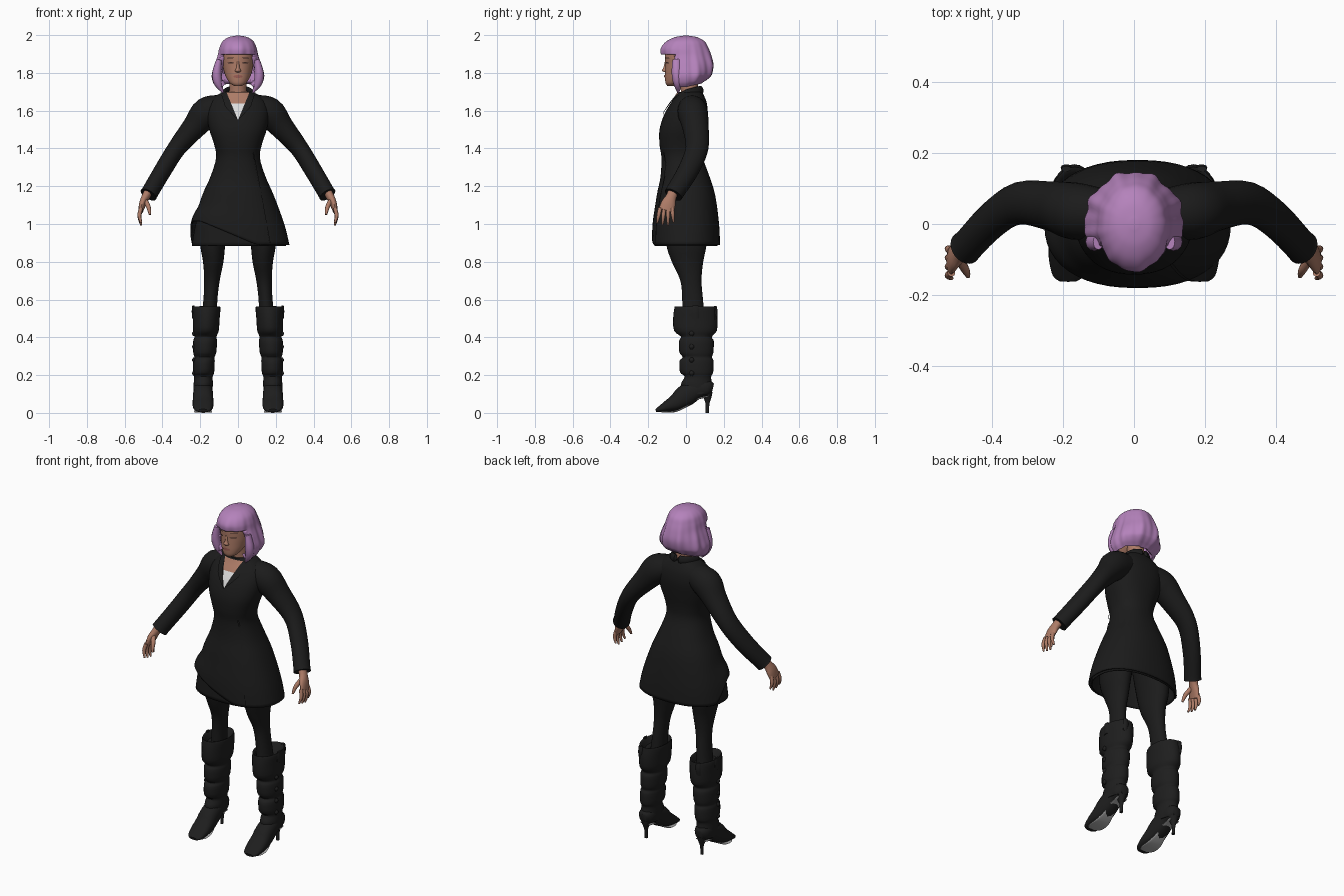
import bpy, bmesh, math
from mathutils import Vector


def material(name, rgb):
    m = bpy.data.materials.new(name)
    m.diffuse_color = (*rgb, 1)
    return m


BLACK = material("black_cloth", (0.011, 0.011, 0.011))
LEATHER = material("black_leather", (0.013, 0.013, 0.013))
SKIN = material("skin", (0.42, 0.20, 0.135))
LIP = material("lip_rose", (0.33, 0.11, 0.09))
DARK = material("dark_brown", (0.06, 0.03, 0.025))
HAIR = material("lilac_hair", (0.46, 0.225, 0.50))
WHITE = material("white_shirt", (0.72, 0.72, 0.72))
GREY = material("grey_sole", (0.42, 0.42, 0.42))


def clamp(v):
    return max(0.0, min(1.0, v))


def spline(keys, steps):
    """Catmull-Rom through tuples of equal length."""
    out = []
    for i in range(len(keys) - 1):
        a, b = keys[max(i - 1, 0)], keys[i]
        c, d = keys[i + 1], keys[min(i + 2, len(keys) - 1)]
        for s in range(steps):
            t = s / steps
            out.append(tuple(
                0.5 * (2 * q + (r - p) * t + (2 * p - 5 * q + 4 * r - w) * t * t
                       + (3 * q - p - 3 * r + w) * t ** 3)
                for p, q, r, w in zip(a, b, c, d)))
    return out + [keys[-1]]


def finish(name, bm, mat, angle=50):
    me = bpy.data.meshes.new(name)
    bm.to_mesh(me)
    bm.free()
    ob = bpy.data.objects.new(name, me)
    bpy.context.collection.objects.link(ob)
    me.materials.append(mat)
    bpy.ops.object.select_all(action='DESELECT')
    ob.select_set(True)
    bpy.context.view_layer.objects.active = ob
    bpy.ops.object.shade_smooth_by_angle(angle=math.radians(angle))
    return ob


def tube(name, keys, mat, n=20, p=2, flat=False, caps=(1, 1), steps=4, edit=None):
    """Loft of rings (x, y, z, ra, rb); flat rings stay horizontal."""
    pts = spline(keys, steps)
    bm = bmesh.new()
    rings = []
    for i, (x, y, z, ra, rb) in enumerate(pts):
        u, v = Vector((1, 0, 0)), Vector((0, 1, 0))
        if not flat:
            t = (Vector(pts[min(i + 1, len(pts) - 1)][:3])
                 - Vector(pts[max(i - 1, 0)][:3])).normalized()
            u = (u - t * t.x).normalized()
            v = t.cross(u)
        ring = []
        for j in range(n):
            a = math.tau * j / n
            c, s = math.cos(a), math.sin(a)
            c = math.copysign(abs(c) ** (2 / p), c)
            s = math.copysign(abs(s) ** (2 / p), s)
            ring.append(bm.verts.new(Vector((x, y, z)) + u * c * ra + v * s * rb))
        rings.append(ring)
    for r, q in zip(rings, rings[1:]):
        for j in range(n):
            k = (j + 1) % n
            bm.faces.new((r[j], r[k], q[k], q[j]))
    if caps[0]:
        bm.faces.new(rings[0][::-1])
    if caps[1]:
        bm.faces.new(rings[-1])
    bmesh.ops.recalc_face_normals(bm, faces=bm.faces)
    if edit:
        edit(bm)
    return finish(name, bm, mat)


def patch(name, keys, p, rows, off, mat, cols=8):
    """Thin plate lying on the front of a flat loft; rows are (z, x0, x1)."""
    dense = spline(keys, 8)
    bm = bmesh.new()
    grid = []
    for z, x0, x1 in rows:
        a, b = next(((a, b) for a, b in zip(dense, dense[1:]) if a[2] <= z <= b[2]), dense[-2:])
        f = clamp((z - a[2]) / (b[2] - a[2] + 1e-9))
        cx, cy, _, rx, ry = (q + (r - q) * f for q, r in zip(a, b))
        row = []
        for i in range(cols + 1):
            x = x0 + (x1 - x0) * i / cols
            y = cy - ry * max(0, 1 - abs((x - cx) / rx) ** p) ** (1 / p) - off
            row.append(bm.verts.new((x, y, z)))
        grid.append(row)
    for r, q in zip(grid, grid[1:]):
        for i in range(cols):
            bm.faces.new((r[i], r[i + 1], q[i + 1], q[i]))
    return finish(name, bm, mat)


def oval(x, z, w, h, slant=0):
    ss = [-0.98, -0.7, -0.35, 0, 0.35, 0.7, 0.98]
    return [(z + h * s, x + slant * s - w * math.sqrt(1 - s * s),
             x + slant * s + w * math.sqrt(1 - s * s)) for s in ss]


def solidify(ob, t):
    m = ob.modifiers.new("thickness", 'SOLIDIFY')
    m.thickness = t
    m.offset = -1


# Jacket: flared hem, narrow waist, hem lifted across the front left
jacket = [(.01, 0, .89, .262, .18), (.005, 0, 1.0, .24, .175), (0, 0, 1.15, .19, .155),
          (0, -.005, 1.25, .146, .13), (0, -.02, 1.35, .116, .11), (0, -.025, 1.42, .126, .115),
          (0, -.018, 1.5, .152, .122), (0, 0, 1.58, .165, .115), (0, .015, 1.64, .155, .095),
          (0, .022, 1.68, .115, .073), (0, .022, 1.70, .075, .062)]


def lift_hem(bm):
    for v in bm.verts:
        if v.co.z < 1.1:
            k = clamp((.1 - v.co.x) / .3) * clamp((.06 - v.co.y) / .1)
            v.co.z = 1.1 - (1.1 - v.co.z) * (1 - .6 * k)


solidify(tube("jacket", jacket, BLACK, 48, 2.3, True, (0, 1), edit=lift_hem), .008)
under = [(.005, 0, .885, .25, .17), (.003, 0, 1.0, .228, .165), (0, 0, 1.15, .18, .145)]
solidify(tube("underskirt", under, BLACK, 48, 2.3, True, (0, 1)), .006)
patch("wrap_edge", jacket, 2.3, [(.9 + i * .06, .165 - i * .011, .172 - i * .011)
                                for i in range(9)], .008, BLACK, 1)

# Shirt and bare chest inside the neckline, with lapels and collar
vee = [(1.55 + .145 * i / 10, .06 * i / 10) for i in range(11)]
patch("shirt", jacket, 2.3, [(z, -w, w) for z, w in vee[:7]], .006, WHITE)
patch("chest_skin", jacket, 2.3, [(z, -w, w) for z, w in vee[6:]], .006, SKIN)
for s, side in ((1, "left"), (-1, "right")):
    rows = [(z, s * w, s * (w + .045 * min(1, i / 5) * (1 - .03 * i)))
            for i, (z, w) in enumerate(vee)]
    patch(side + "_lapel", jacket, 2.3, rows, .010, BLACK, 4)
tube("collar", [(-.05, -.05, 1.665, .01, .012), (-.072, 0, 1.69, .012, .02),
                (-.05, .06, 1.705, .012, .022), (0, .082, 1.71, .012, .022),
                (.05, .06, 1.705, .012, .022), (.072, 0, 1.69, .012, .02),
                (.05, -.05, 1.665, .01, .012)], BLACK, 12)

# Neck and head
tube("neck", [(0, .025, 1.62, .06, .055), (0, .02, 1.69, .047, .046),
              (0, .01, 1.80, .046, .05)], SKIN, 24, flat=True)
head = [(0, -.082, 1.73, .018, .016), (0, -.07, 1.745, .042, .038), (0, -.045, 1.775, .062, .066),
        (0, -.022, 1.81, .075, .089), (0, -.014, 1.85, .082, .096), (0, -.01, 1.9, .084, .1),
        (0, -.005, 1.95, .07, .085), (0, 0, 1.975, .03, .04)]
tube("head", head, SKIN, 32, flat=True)
tube("nose", [(0, -.098, 1.802, .013, .01), (0, -.108, 1.811, .016, .019),
              (0, -.105, 1.83, .009, .014), (0, -.103, 1.86, .007, .009)], SKIN, 12, flat=True)
patch("lips", head, 2, oval(0, 1.781, .025, .008), .004, LIP)
for s, side in ((1, "left"), (-1, "right")):
    patch(side + "_eye", head, 2, oval(s * .038, 1.853, .017, .004), .003, DARK)
    patch(side + "_brow", head, 2, oval(s * .04, 1.879, .02, .0025, s * -.004), .003, DARK)

# Hair: bob shell with wavy locks, open in front below the fringe
bob = [(0, -.005, 1.725, .112, .085), (0, .003, 1.75, .132, .108), (0, .009, 1.79, .139, .128),
       (0, .011, 1.84, .125, .136), (0, .003, 1.89, .107, .133), (0, -.006, 1.93, .098, .126),
       (0, -.003, 1.965, .083, .103), (0, 0, 1.988, .053, .062), (0, 0, 1.997, .012, .014)]


def style_hair(bm):
    cut = [f for f in bm.faces if f.calc_center_median().z < 1.897
           and f.calc_center_median().y < -.06]
    bmesh.ops.delete(bm, geom=cut, context='FACES')
    for v in bm.verts:
        a = math.atan2(v.co.x, v.co.y)
        k = 1 + .028 * clamp((2.0 - v.co.z) / .15) * (
            math.sin(9 * a + 6 * v.co.z) + .6 * math.sin(17 * a + 1))
        v.co.x *= k
        v.co.y *= k
        if v.co.z < 1.79:
            v.co.z += (1.79 - v.co.z) * .35 * clamp(v.co.y / .1)


solidify(tube("hair", bob, HAIR, 96, 2, True, (0, 1), 6, style_hair), .03)
for s, side in ((1, "left"), (-1, "right")):
    tube(side + "_front_lock", [(s * .10, -.05, 1.87, .015, .022), (s * .112, -.05, 1.80, .024, .026),
                                (s * .105, -.045, 1.745, .022, .022),
                                (s * .078, -.04, 1.695, .004, .005)], HAIR, 12)

# Limbs, built once for each side
for s, side in ((1, "left"), (-1, "right")):
    def limb(part, keys, mat, **kw):
        return tube(f"{side}_{part}", [(s * k[0], *k[1:]) for k in keys], mat, **kw)

    # Sleeve
    limb("sleeve", [(.09, .03, 1.615, .07, .07), (.165, .036, 1.588, .083, .08),
                    (.23, .05, 1.515, .065, .07), (.325, .058, 1.40, .049, .06),
                    (.40, .01, 1.28, .046, .055), (.462, -.055, 1.175, .045, .05),
                    (.474, -.067, 1.155, .047, .05)], BLACK, n=24)
    # Hand with fingers and thumb
    limb("palm", [(.465, -.06, 1.185, .024, .03), (.488, -.078, 1.145, .022, .028),
                  (.504, -.092, 1.11, .019, .038), (.515, -.105, 1.07, .013, .04)], SKIN, n=16)
    for i, length in enumerate((.9, 1.0, 1.05, .85)):
        y = -.137 + .021 * i
        limb(f"finger_{i + 1}", [(.513, y, 1.085, .011, .011),
                                 (.522, y - .008 + .004 * i, 1.085 - .045 * length, .010, .010),
                                 (.512, y - .016 + .008 * i, 1.085 - .088 * length, .005, .005)],
             SKIN, n=10)
    limb("thumb", [(.492, -.098, 1.125, .013, .014), (.474, -.128, 1.09, .012, .012),
                   (.466, -.147, 1.05, .006, .006)], SKIN, n=10)

    # Leg
    limb("leg", [(.115, 0, 1.06, .085, .115), (.133, .002, .9, .068, .108),
                 (.131, .008, .8, .054, .083), (.138, .026, .7, .041, .056),
                 (.146, .035, .6, .037, .055), (.155, .04, .48, .042, .06)], BLACK, n=24, flat=True)

    # Slouched boot shaft
    limb("boot_shaft", [(.185, .065, .10, .048, .07), (.184, .055, .15, .051, .082),
                        (.183, .063, .192, .049, .07), (.182, .056, .215, .056, .088),
                        (.18, .056, .275, .057, .09), (.178, .06, .295, .053, .077),
                        (.176, .055, .32, .061, .09), (.174, .055, .38, .063, .092),
                        (.172, .055, .403, .058, .082), (.17, .05, .435, .068, .113),
                        (.168, .05, .50, .071, .118), (.167, .05, .55, .074, .112),
                        (.166, .05, .562, .068, .106), (.163, .047, .53, .05, .075)],
         LEATHER, n=28, flat=True, steps=3)
    # Boot foot, arched up to the heel
    limb("boot_foot", [(.185, -.16, .012, .025, .008), (.185, -.145, .017, .043, .014),
                       (.185, -.10, .035, .054, .03), (.185, -.05, .057, .055, .046),
                       (.185, 0, .093, .053, .058), (.185, .06, .125, .05, .05),
                       (.185, .115, .132, .044, .043), (.185, .142, .128, .025, .026)],
         LEATHER, n=24, p=2.4)
    limb("sole", [(.185, -.13, .0045, .03, .003), (.185, -.10, .004, .046, .003),
                  (.185, -.05, .010, .045, .004), (.185, 0, .034, .034, .004),
                  (.185, .05, .070, .03, .004), (.185, .12, .088, .034, .004)],
         GREY, n=16, p=4)
    limb("heel", [(.185, .112, .0, .009, .009), (.185, .114, .05, .010, .011),
                  (.185, .112, .085, .022, .024), (.185, .105, .11, .035, .036)],
         LEATHER, n=14, flat=True)
    # Pull tabs and side buttons
    limb("back_tab", [(.19, .152, .49, .014, .010), (.19, .158, .53, .016, .010),
                      (.19, .155, .565, .014, .008)], LEATHER, n=10, flat=True)
    limb("side_tab", [(.236, .05, .50, .007, .02), (.238, .05, .54, .007, .02),
                      (.236, .05, .568, .006, .016)], LEATHER, n=10, flat=True)
    for i, z in enumerate((.21, .28, .35, .42)):
        limb(f"boot_button_{i + 1}", [(.232, .03, z - .014, .004, .006), (.235, .03, z, .009, .014),
                                      (.232, .03, z + .014, .004, .006)], LEATHER, n=10, flat=True)
